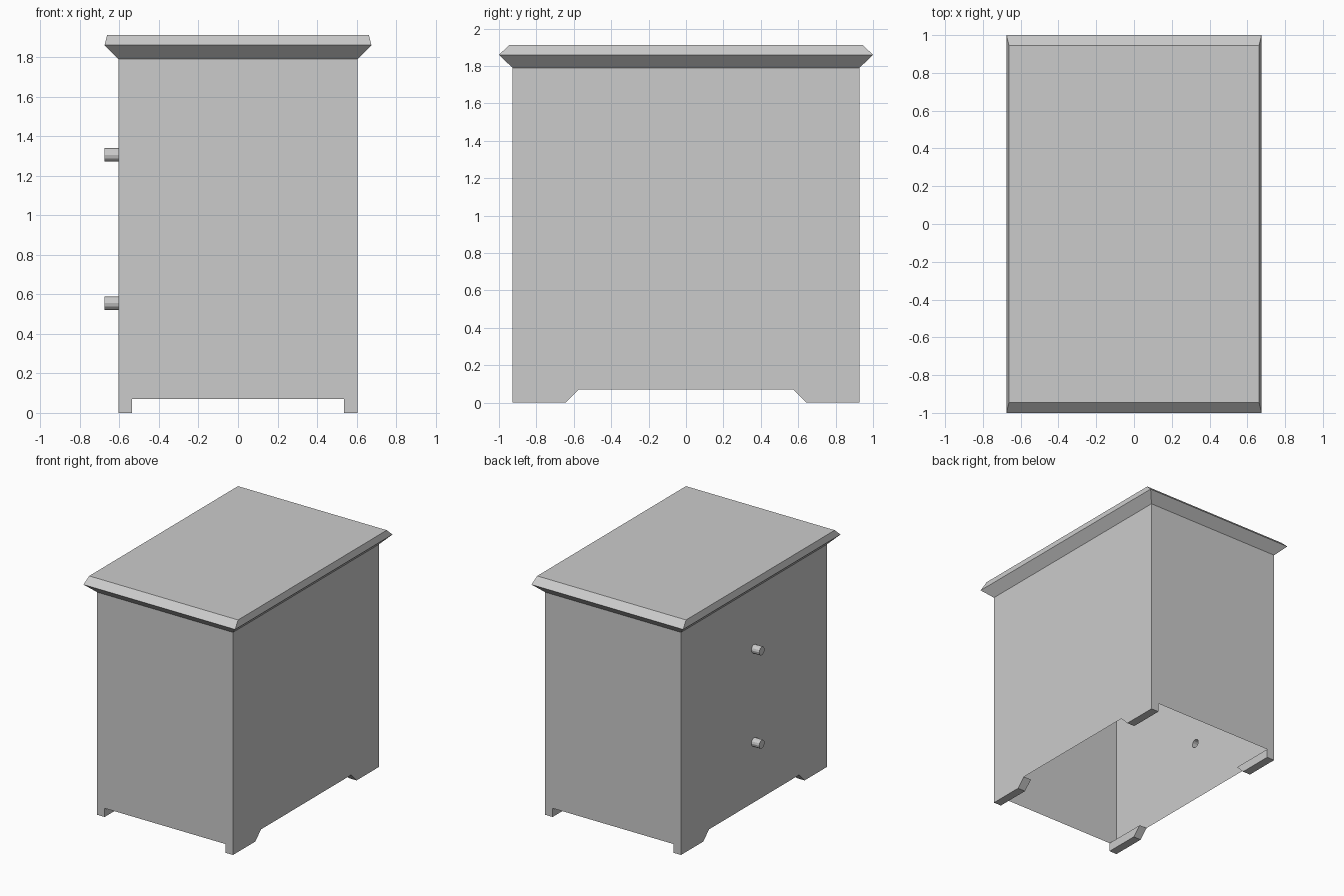
import bpy, bmesh, math

if "Cube" in bpy.data.objects:
    bpy.data.objects.remove(bpy.data.objects["Cube"])

grey = bpy.data.materials.new("plain grey")
grey.diffuse_color = (0.6, 0.6, 0.6, 1)
grey.use_nodes = True
grey.node_tree.nodes["Principled BSDF"].inputs["Base Color"].default_value = grey.diffuse_color

HX, HY = 0.605, 0.927            # half size of the cabinet body
FLOOR, NECK = 0.07, 1.79         # lower edge and lid joint
KNOB_Z, KNOB_R, SIDES = (0.555, 1.305), 0.034, 12


def finish(name, bm, recalc=True):
    if recalc:
        bmesh.ops.recalc_face_normals(bm, faces=bm.faces)
    mesh = bpy.data.meshes.new(name)
    bm.to_mesh(mesh)
    bm.free()
    mesh.materials.append(grey)
    obj = bpy.data.objects.new(name, mesh)
    bpy.context.collection.objects.link(obj)
    return obj


def ring(bm, hx, hy, z):
    return [bm.verts.new((x, y, z)) for x, y in ((-hx, -hy), (hx, -hy), (hx, hy), (-hx, hy))]


def knob_circle(z, x):
    return [(x, KNOB_R * math.cos(2 * math.pi * i / SIDES),
             z + KNOB_R * math.sin(2 * math.pi * i / SIDES)) for i in range(SIDES)]


# Open-bottomed sheet body: three plain walls
bm = bmesh.new()
low, high = ring(bm, HX, HY, FLOOR), ring(bm, HX, HY, NECK)
for i in range(3):
    bm.faces.new((low[i], low[i + 1], high[i + 1], high[i]))
finish("body_walls", bm, recalc=False)

# Drawer wall with round openings behind the hollow knobs
bm = bmesh.new()
outline = [(-HX, y, z) for y, z in ((-HY, FLOOR), (HY, FLOOR), (HY, NECK), (-HY, NECK))]
edges = []
for loop in [outline] + [knob_circle(z, -HX) for z in KNOB_Z]:
    vs = [bm.verts.new(p) for p in loop]
    edges += [bm.edges.new((vs[i - 1], vs[i])) for i in range(len(vs))]
bmesh.ops.triangle_fill(bm, use_beauty=True, edges=edges, normal=(-1, 0, 0))
for f in bm.faces:
    f.normal_update()
    if f.normal.x > 0:
        f.normal_flip()
finish("drawer_wall", bm, recalc=False)

# Flared lid with a bevelled rim and flat top
bm = bmesh.new()
rings = [ring(bm, HX, HY, NECK), ring(bm, 0.675, 1.0, 1.86), ring(bm, 0.662, 0.945, 1.912)]
for a, b in zip(rings, rings[1:]):
    for i in range(4):
        j = (i + 1) % 4
        bm.faces.new((a[i], a[j], b[j], b[i]))
bm.faces.new(rings[-1])
finish("lid", bm, recalc=False)

# Knobs: tubes closed at the outer end
for name, z in zip(("lower_knob", "upper_knob"), KNOB_Z):
    bm = bmesh.new()
    inner = [bm.verts.new(p) for p in knob_circle(z, -HX)]
    outer = [bm.verts.new(p) for p in knob_circle(z, -0.675)]
    for i in range(SIDES):
        bm.faces.new((inner[i - 1], inner[i], outer[i], outer[i - 1]))
    bm.faces.new(outer)
    bmesh.ops.recalc_face_normals(bm, faces=bm.faces)
    if sum(f.normal.x for f in bm.faces) > 0:
        bmesh.ops.reverse_faces(bm, faces=bm.faces)
    finish(name, bm, recalc=False)

# Feet: sloped profile extruded along x, one at each corner
for sx, side in ((-1, "left"), (1, "right")):
    for sy, end in ((-1, "front"), (1, "back")):
        bm = bmesh.new()
        profile = ((HY, FLOOR), (HY, 0), (0.643, 0), (0.573, FLOOR))
        a = [bm.verts.new((sx * HX, sy * y, z)) for y, z in profile]
        b = [bm.verts.new((sx * 0.537, sy * y, z)) for y, z in profile]
        bm.faces.new(a)
        bm.faces.new(b)
        for i in range(3):
            bm.faces.new((a[i], a[i + 1], b[i + 1], b[i]))
        bm.faces.new((a[3], a[0], b[0], b[3]))
        finish(f"{end}_{side}_foot", bm)
